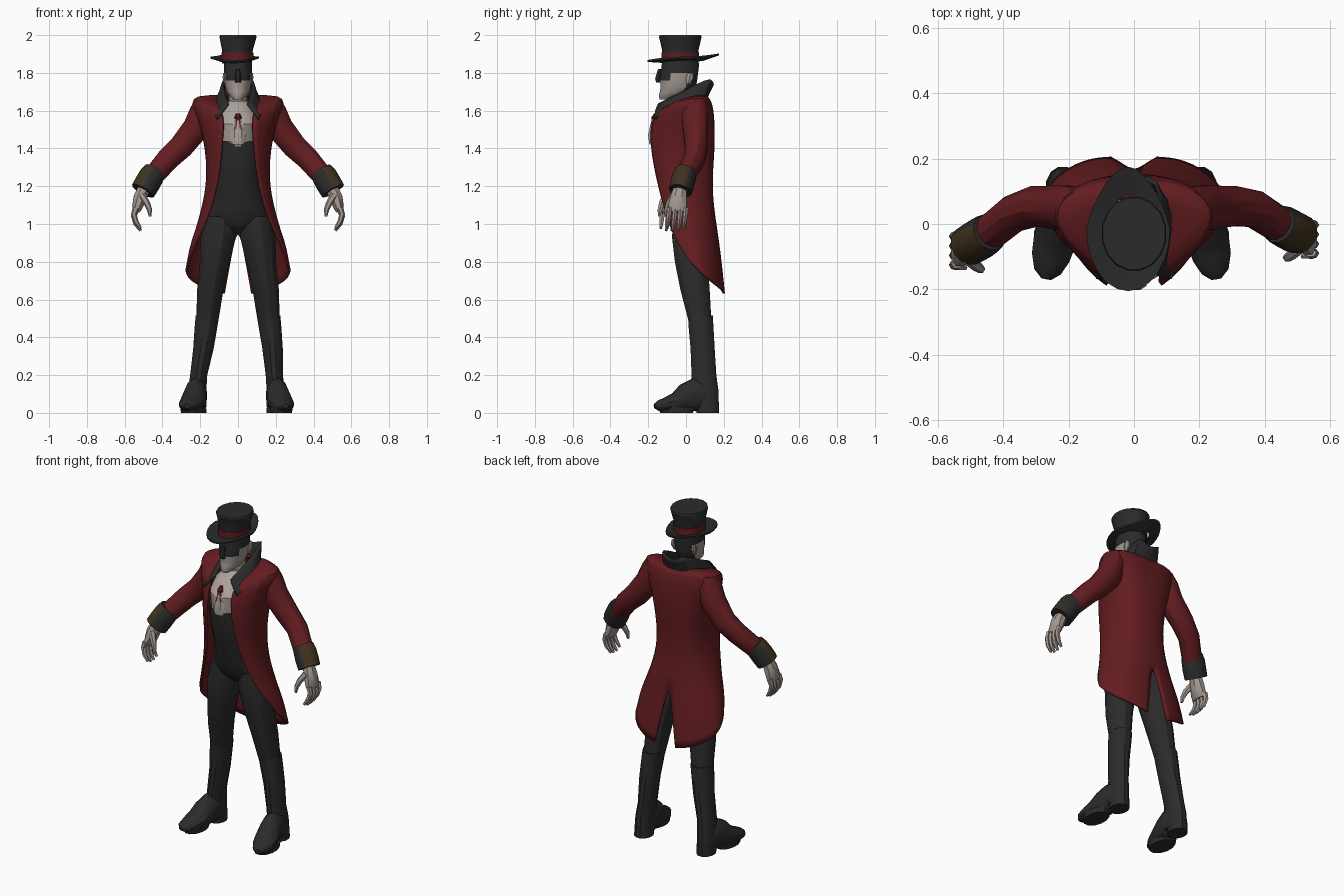
import bpy, bmesh, math
from mathutils import Vector


def mat(name, rgb):
    m = bpy.data.materials.new(name)
    m.diffuse_color = (*rgb, 1)
    return m


BLACK = mat("charcoal cloth", (0.024, 0.024, 0.025))
RED = mat("dark red wool", (0.125, 0.012, 0.0145))
SKIN = mat("pale skin", (0.36, 0.31, 0.28))
SHIRT = mat("ivory shirt", (0.42, 0.37, 0.33))
BROWN = mat("brown trim", (0.05, 0.032, 0.014))


def make(name, verts, faces, mats, rule=None, closed=True, angle=30):
    me = bpy.data.meshes.new(name)
    me.from_pydata([tuple(v) for v in verts], [], faces)
    for m in mats:
        me.materials.append(m)
    if closed:
        bm = bmesh.new()
        bm.from_mesh(me)
        bmesh.ops.recalc_face_normals(bm, faces=bm.faces)
        bm.to_mesh(me)
        bm.free()
    if rule:
        for p in me.polygons:
            p.material_index = rule(p.center, p.normal)
    ob = bpy.data.objects.new(name, me)
    bpy.context.collection.objects.link(ob)
    bpy.ops.object.select_all(action='DESELECT')
    ob.select_set(True)
    bpy.context.view_layer.objects.active = ob
    bpy.ops.object.shade_smooth_by_angle(angle=math.radians(angle))
    return ob


def tube(name, pts, mats, n=12, ref=(0, 1, 0), level=False, rule=None, angle=30):
    """Loft through (x, y, z, side radius, ref radius) rings."""
    P = [Vector(p[:3]) for p in pts]
    verts, faces = [], []
    for i, p in enumerate(pts):
        t = (P[min(i + 1, len(P) - 1)] - P[max(i - 1, 0)]).normalized()
        if level:
            t = Vector((0, 0, 1))
        v = Vector(ref)
        v = (v - t * v.dot(t)).normalized()
        u = v.cross(t)
        for k in range(n):
            a = 2 * math.pi * (k + 0.5) / n
            verts.append(P[i] + u * p[3] * math.sin(a) + v * p[4] * math.cos(a))
    for i in range(len(pts) - 1):
        for k in range(n):
            k2 = (k + 1) % n
            faces.append((i * n + k, i * n + k2, (i + 1) * n + k2, (i + 1) * n + k))
    faces += [tuple(range(n)), tuple(range((len(pts) - 1) * n, len(pts) * n))]
    return make(name, verts, faces, mats, rule, angle=angle)


def sheet(name, rows, m, thick, levels):
    """Half surface from rows of points, mirrored, thickened and smoothed."""
    c = len(rows[0])
    verts = [p for r in rows for p in r]
    faces = [(i * c + j, i * c + j + 1, (i + 1) * c + j + 1, (i + 1) * c + j)
             for i in range(len(rows) - 1) for j in range(c - 1)]
    ob = make(name, verts, [f[::-1] for f in faces], [m], closed=False, angle=50)
    mi = ob.modifiers.new("mirror", 'MIRROR')
    mi.use_clip = True
    sub = ob.modifiers.new("smooth", 'SUBSURF')
    sub.levels = sub.render_levels = levels
    sub.boundary_smooth = 'PRESERVE_CORNERS'
    so = ob.modifiers.new("thickness", 'SOLIDIFY')
    so.thickness = thick
    so.offset = 0
    return ob


# Tailcoat: neckline, shoulders, chest, waist, hips and split tails
sheet("tailcoat", [
    [(0, .08, 1.68), (.06, .075, 1.68), (.1, .03, 1.665), (.105, -.03, 1.645), (.085, -.09, 1.62)],
    [(0, .13, 1.66), (.17, .135, 1.685), (.3, .05, 1.69), (.23, -.05, 1.665), (.085, -.14, 1.6)],
    [(0, .148, 1.55), (.145, .142, 1.55), (.225, .04, 1.55), (.175, -.11, 1.55), (.075, -.185, 1.54)],
    [(0, .15, 1.4), (.125, .143, 1.4), (.172, .02, 1.4), (.16, -.13, 1.4), (.085, -.185, 1.4)],
    [(0, .13, 1.2), (.11, .125, 1.2), (.163, 0, 1.2), (.155, -.1, 1.2), (.105, -.145, 1.2)],
    [(0, .155, 1.0), (.13, .15, 1.0), (.213, .04, 1.0), (.208, -.05, 1.0), (.17, -.09, 1.0)],
    [(.035, .18, .83), (.15, .175, .83), (.25, .1, .86), (.262, .02, .88), (.225, -.045, .9)],
    [(.07, .2, .632), (.15, .195, .65), (.245, .14, .69), (.28, .075, .745), (.262, .02, .8)],
], RED, .012, 2)

# Standing pointed collar running into broad lapels
sheet("collar", [
    [(0, .14, 1.715), (.075, .145, 1.785), (.082, .05, 1.735), (.068, -.04, 1.685), (.05, -.145, 1.635)],
    [(0, .115, 1.68), (.09, .12, 1.715), (.105, .03, 1.69), (.1, -.055, 1.645), (.085, -.165, 1.59)],
    [(0, .1, 1.65), (.085, .11, 1.655), (.125, .02, 1.64), (.13, -.08, 1.61), (.112, -.165, 1.555)],
], BLACK, .012, 1)

# Waistcoat and trouser seat
tube("waistcoat", [(0, .03, .95, .025, .05), (0, .025, .98, .1, .08), (0, .02, 1.01, .165, .097),
                   (0, .01, 1.08, .152, .107), (0, -.01, 1.2, .125, .125), (0, -.02, 1.33, .14, .15),
                   (0, -.03, 1.44, .14, .15)], [BLACK], 16, level=True)
# Shirt front with ruffle and jewelled pin
tube("shirt", [(0, -.05, 1.41, .07, .13), (0, -.05, 1.44, .1, .145), (0, -.05, 1.53, .12, .14),
               (0, -.03, 1.6, .1, .11), (0, -.02, 1.65, .055, .06)], [SHIRT], 14, level=True)
tube("ruffle", [(0, -.185, 1.42, .03, .01), (0, -.188, 1.47, .04, .015),
                (0, -.165, 1.56, .02, .015)], [SHIRT], 6, level=True)
tube("pin", [(0, -.172, 1.545, .01, .01), (0, -.172, 1.565, .02, .014),
             (0, -.16, 1.585, .01, .01)], [RED], 6, level=True)
for s in (-1, 1):
    tube("ribbon", [(s * .012, -.19, 1.505, .004, .004), (s * .006, -.176, 1.56, .005, .006)], [RED], 4)


# Head: dark hair and eye mask, pale cheeks, mouth and chin
def face_rule(c, n):
    cheek = c.y < -.02 and c.z < 1.755
    temple = -.07 < c.y < 0 and c.z < 1.8
    return 0 if cheek or temple else 1


tube("neck", [(0, 0, 1.58, .055, .06), (0, -.01, 1.66, .05, .055), (0, -.01, 1.72, .05, .055)],
     [SKIN, BLACK], 12, level=True, rule=lambda c, n: 1 if c.y > 0 else 0)
tube("head", [(0, -.105, 1.66, .025, .035), (0, -.085, 1.675, .042, .06), (0, -.055, 1.70, .06, .085),
              (0, -.04, 1.73, .068, .095), (0, -.04, 1.76, .073, .1), (0, -.035, 1.80, .076, .1),
              (0, -.03, 1.84, .076, .1), (0, -.03, 1.89, .075, .095)],
     [SKIN, BLACK], 20, level=True, rule=face_rule)
tube("nose", [(0, -.146, 1.75, .016, .014), (0, -.15, 1.768, .018, .016), (0, -.138, 1.82, .01, .012)],
     [BLACK], 6, level=True)
tube("goatee", [(0, -.125, 1.66, .006, .012), (0, -.133, 1.685, .01, .01)], [BLACK], 6, level=True)
for s in (-1, 1):
    tube("ear", [(s * .062, .012, 1.74, .01, .012), (s * .068, .02, 1.775, .014, .022),
                 (s * .068, .024, 1.8, .01, .014)], [SKIN], 6, level=True)

# Top hat: flared crown, band and curled brim peaked at the rear
tube("hat_crown", [(-.005, -.03, 1.85, .08, .095), (-.003, -.03, 1.92, .083, .098),
                   (0, -.03, 1.99, .1, .115), (0, -.03, 2.0, .097, .111)], [BLACK], 16, level=True)
tube("hat_band", [(-.005, -.03, 1.865, .086, .101), (-.003, -.03, 1.908, .087, .102)], [RED], 16, level=True)
N = 24
bv = []
for f, dz in ((.55, 0), (1, 0), (1, .01), (.55, .012)):
    for k in range(N):
        a = 2 * math.pi * k / N
        back = max(0, math.cos(a))
        x = -.018 + .128 * f * math.sin(a) * (1 - .3 * back)
        y = -.015 + .19 * f * math.cos(a)
        bv.append((x, y, 1.85 + dz + f * f * (.018 * math.sin(a) ** 2 + .035 * back ** 2 + .008)))
bf = [(i * N + k, i * N + (k + 1) % N, (i + 1) % 4 * N + (k + 1) % N, (i + 1) % 4 * N + k)
      for i in range(4) for k in range(N)]
make("hat_brim", bv, bf, [BLACK])

for s, dy in ((1, 0.0), (-1, -.035)):
    # Sleeve, turned-back cuff and hand
    tube("sleeve", [(s * .182, .04, 1.655, .045, .06), (s * .19, .045, 1.6, .066, .072),
                    (s * .22, .05, 1.51, .074, .07), (s * .3, .055, 1.41, .067, .063),
                    (s * .37, .045 + dy * .4, 1.345, .062, .058),
                    (s * .455, -.01 + dy * .8, 1.245, .056, .055)], [RED], 12)
    tube("cuff", [(s * .44, dy * .7, 1.28, .06, .058), (s * .458, -.008 + dy * .8, 1.253, .067, .063),
                  (s * .48, -.02 + dy * .9, 1.215, .068, .064), (s * .503, -.03 + dy, 1.175, .066, .062)],
         [BLACK, BROWN], 14,
         rule=lambda c, n, s=s: 1 if n.x * s * .9 + n.z * .45 > .25 and n.y < .6
         and abs(n.z) < .9 and c.z > 1.215 else 0)
    Y = -.04 + dy
    tube("palm", [(s * .497, Y + .01, 1.19, .034, .036), (s * .518, Y, 1.14, .038, .046),
                  (s * .533, Y - .005, 1.09, .03, .053), (s * .54, Y - .005, 1.065, .02, .05)], [SKIN], 8)
    for k in range(4):
        y = Y + .04 - k * .029
        d = (.01, 0, 0, .012)[k]
        tube("finger", [(s * .54, y, 1.085, .018, .015), (s * .551, y - .003, 1.04 + d, .015, .014),
                        (s * .54, y - .008, 1.0 + d, .013, .013),
                        (s * .515, y - .012, .965 + d, .007, .007)], [SKIN], 6)
    tube("thumb", [(s * .508, Y - .03, 1.15, .02, .02), (s * .482, Y - .053, 1.11, .017, .017),
                   (s * .468, Y - .063, 1.075, .014, .014), (s * .466, Y - .068, 1.04, .007, .007)], [SKIN], 6)

    # Trouser leg, tall boot, foot and heel
    o = -.008
    tube("trouser_leg", [(s * .09, .015, 1.04, .08, .085), (s * .105, .015, .93, .096, .092),
                         (s * .122, .028, .8, .083, .09), (s * .147, .048, .65, .072, .08),
                         (s * .163, .075, .48, .06, .062)], [BLACK], 12, level=True)
    tube("boot_shaft", [(s * .162, .076, .515, .064, .068), (s * .17, .08, .45, .062, .068),
                        (s * .183, .088, .34, .056, .066), (s * .2 + o, .095, .2, .047, .068),
                        (s * .208 + o, .1, .12, .05, .074), (s * .21 + o, .102, .03, .052, .074)],
         [BLACK], 12, level=True)
    tube("boot_foot", [(s * .21 + o, .13, .07, .045, .045), (s * .21 + o, .09, .09, .055, .09),
                       (s * .215 + o, .045, .095, .06, .09), (s * .222 + o, .0, .08, .064, .078),
                       (s * .234 + o, -.05, .055, .067, .055), (s * .246 + o, -.1, .043, .061, .042),
                       (s * .256 + o, -.145, .038, .043, .028), (s * .26 + o, -.168, .036, .016, .012)],
         [BLACK], 12, ref=(0, 0, 1))
    tube("boot_sole", [(s * .238 + o, -.05, 0, .058, .09), (s * .238 + o, -.05, .03, .062, .098)],
         [BLACK], 12, level=True)
    tube("boot_heel", [(s * .21 + o, .115, 0, .052, .062), (s * .21 + o, .112, .06, .051, .064)],
         [BLACK], 12, level=True)
